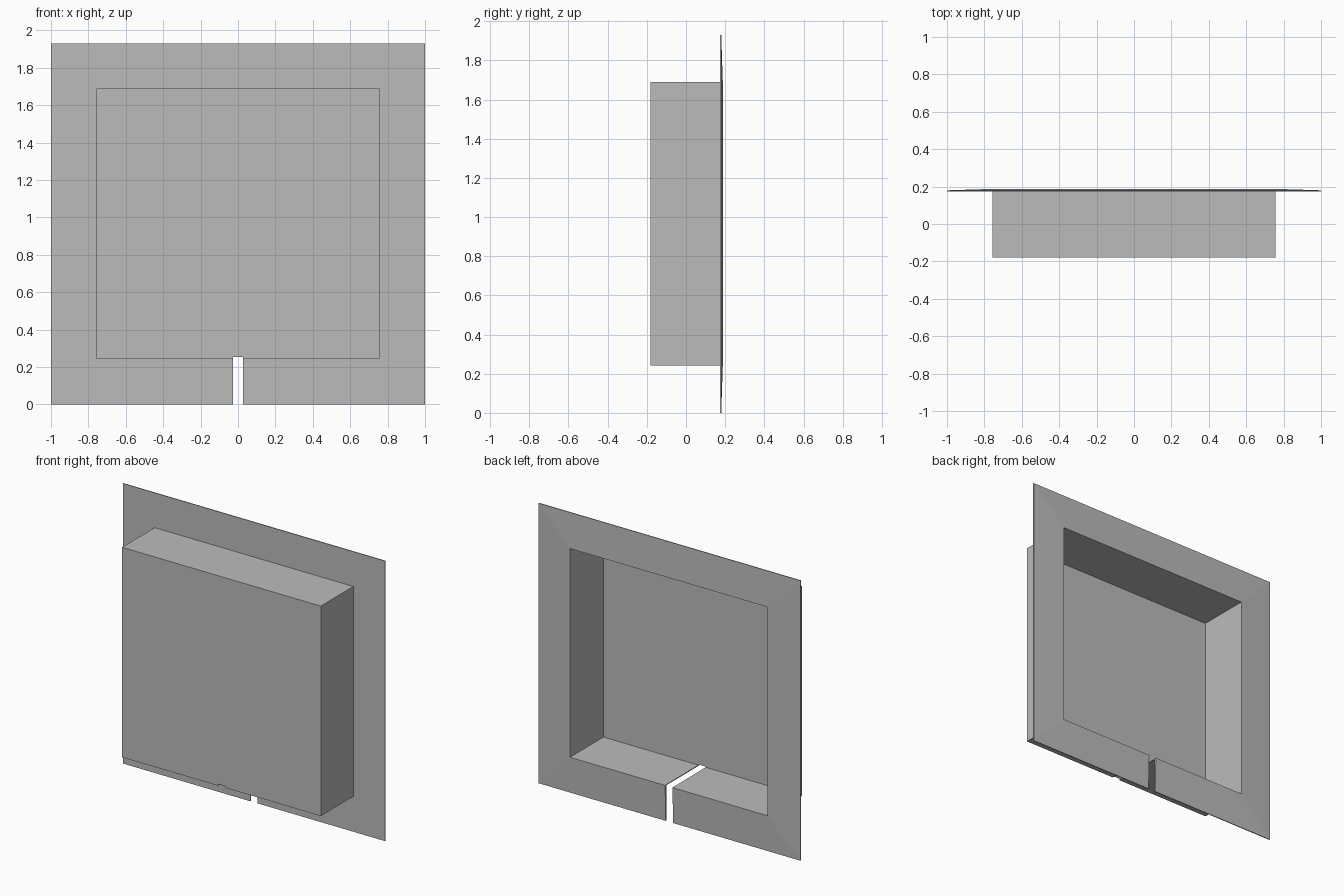
import bpy
import bmesh

cube = bpy.data.objects.get("Cube")
if cube:
    bpy.data.objects.remove(cube, do_unlink=True)

WALL = 0.006
FRONT, BACK = -0.18, 0.18
HEIGHT = 1.93
BOX_X, BOX_LOW, BOX_HIGH = 0.757, 0.243, 1.69

grey = bpy.data.materials.new("plain grey")
grey.use_nodes = True
colour = (0.5, 0.5, 0.5, 1)
grey.diffuse_color = colour
grey.node_tree.nodes["Principled BSDF"].inputs["Base Color"].default_value = colour


def ring(bm, x, low, high, y):
    """Rectangle of vertices, counter-clockwise seen from the front."""
    return [bm.verts.new(p) for p in
            ((-x, y, low), (x, y, low), (x, y, high), (-x, y, high))]


# Flanged tray: flange, four side walls and front panel as one skin
bm = bmesh.new()
flange_y = BACK - WALL
rings = [ring(bm, 1, 0, HEIGHT, flange_y),
         ring(bm, BOX_X, BOX_LOW, BOX_HIGH, flange_y),
         ring(bm, BOX_X, BOX_LOW, BOX_HIGH, FRONT)]
for outer, inner in zip(rings, rings[1:]):
    for i in range(4):
        j = (i + 1) % 4
        bm.faces.new((outer[i], outer[j], inner[j], inner[i]))
bm.faces.new(rings[-1])
mesh = bpy.data.meshes.new("recessed_tray")
bm.to_mesh(mesh)
bm.free()
mesh.materials.append(grey)
tray = bpy.data.objects.new("recessed_tray", mesh)
bpy.context.collection.objects.link(tray)

# Sheet thickness towards the back
solid = tray.modifiers.new("thickness", 'SOLIDIFY')
solid.thickness = WALL
solid.offset = -1
solid.use_even_offset = True

# Narrow slot through the lower flange, bottom wall and panel edge
bpy.ops.mesh.primitive_cube_add(size=1, location=(0, 0, 0.077))
cutter = bpy.context.object
cutter.name = "slot_cutter"
cutter.scale = (0.056, 0.6, 0.354)
cutter.data.materials.append(grey)
cutter.hide_render = True
slot = tray.modifiers.new("slot", 'BOOLEAN')
slot.operation = 'DIFFERENCE'
slot.solver = 'EXACT'
slot.object = cutter

# Apply the modifiers and discard the cutter
bpy.context.view_layer.update()
graph = bpy.context.evaluated_depsgraph_get()
finished = bpy.data.meshes.new_from_object(tray.evaluated_get(graph))
tray.modifiers.clear()
tray.data = finished
finished.name = "recessed_tray"
bpy.data.objects.remove(cutter, do_unlink=True)
